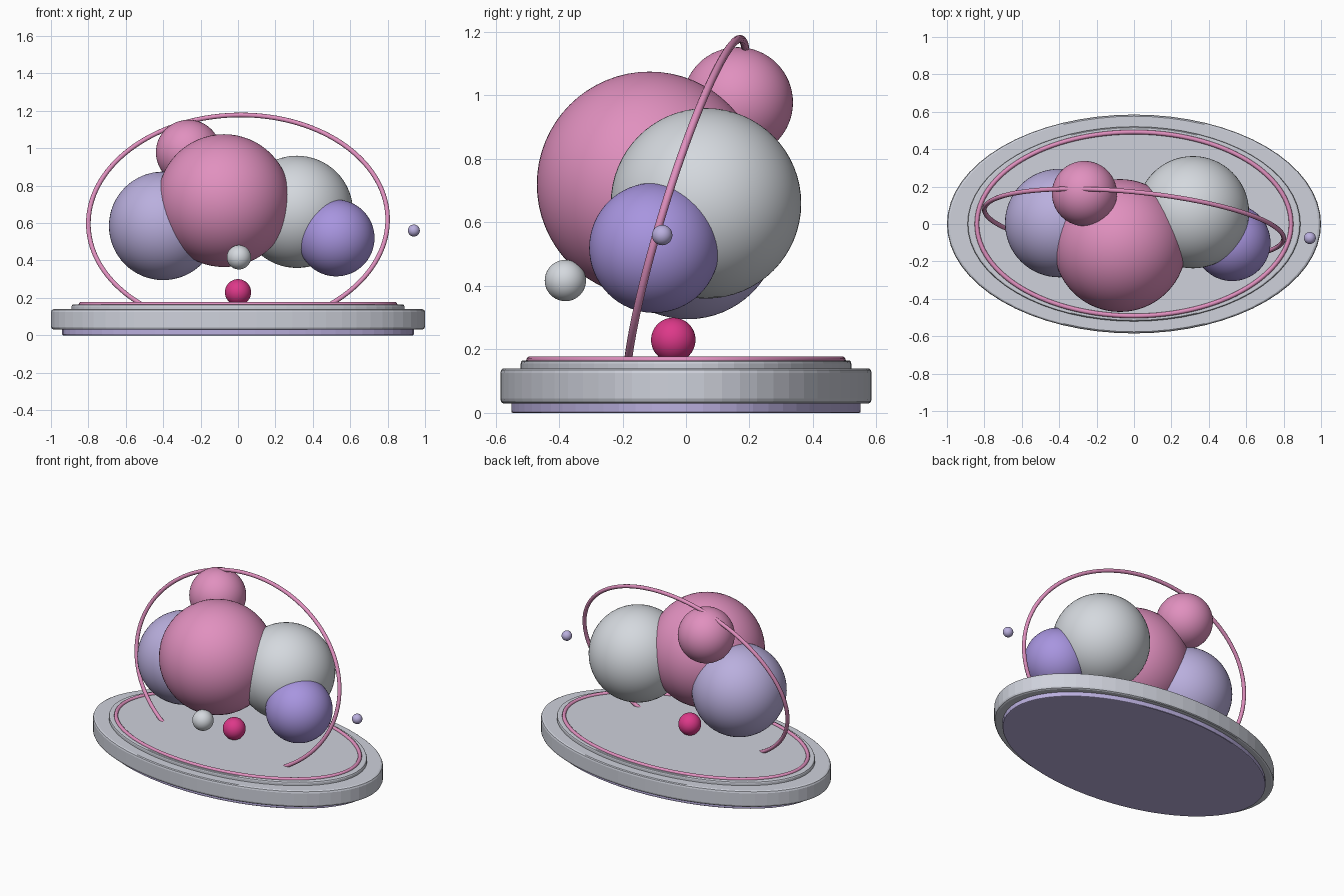
import bpy
import bmesh
from math import cos, sin, tau
from mathutils import Vector

cube = bpy.data.objects.get("Cube")
if cube:
    bpy.data.objects.remove(cube, do_unlink=True)


def material(name, rgb):
    mat = bpy.data.materials.new(name)
    mat.use_nodes = True
    mat.diffuse_color = (*rgb, 1)
    mat.node_tree.nodes["Principled BSDF"].inputs["Base Color"].default_value = (*rgb, 1)
    return mat


pink = material("pink", (0.75, 0.28, 0.52))
silver = material("silver", (0.66, 0.69, 0.73))
stone = material("pale grey", (0.62, 0.64, 0.71))
lavender = material("lavender", (0.49, 0.43, 0.73))
purple = material("purple", (0.39, 0.30, 0.74))
magenta = material("magenta", (0.72, 0.04, 0.25))

ASPECT = 0.585  # depth of the oval base relative to its width


def ball(name, centre, radius, mat):
    bpy.ops.mesh.primitive_uv_sphere_add(segments=64, ring_count=32, radius=radius, location=centre)
    obj = bpy.context.object
    obj.name = name
    obj.data.materials.append(mat)
    bpy.ops.object.shade_smooth()


def oval_disc(name, radius, bottom, top, edge, mat, sides=64):
    """Flat-shaded oval slab with rounded rims, skinned from stacked loops."""
    profile = [(radius - edge, bottom), (radius - edge * 0.3, bottom + edge * 0.3),
               (radius, bottom + edge), (radius, top - edge),
               (radius - edge * 0.3, top - edge * 0.3), (radius - edge, top)]
    bm = bmesh.new()
    loops = [[bm.verts.new((r * cos(tau * i / sides), r * ASPECT * sin(tau * i / sides), z))
              for i in range(sides)] for r, z in profile]
    for low, high in zip(loops, loops[1:]):
        for i in range(sides):
            j = (i + 1) % sides
            bm.faces.new((low[i], low[j], high[j], high[i]))
    bm.faces.new(loops[0][::-1])
    bm.faces.new(loops[-1])
    mesh = bpy.data.meshes.new(name)
    bm.to_mesh(mesh)
    bm.free()
    mesh.materials.append(mat)
    bpy.context.collection.objects.link(bpy.data.objects.new(name, mesh))


def oval_ring(name, centre, axis_a, axis_b, thickness, mat, steps=128):
    """Round wire following an ellipse given by its two half axes."""
    curve = bpy.data.curves.new(name, "CURVE")
    curve.dimensions = "3D"
    curve.bevel_depth = thickness
    curve.bevel_resolution = 3
    spline = curve.splines.new("POLY")
    spline.points.add(steps - 1)
    spline.use_cyclic_u = True
    for i, point in enumerate(spline.points):
        t = tau * i / steps
        point.co = (*(Vector(centre) + Vector(axis_a) * cos(t) + Vector(axis_b) * sin(t)), 1)
    curve.materials.append(mat)
    obj = bpy.data.objects.new(name, curve)
    bpy.context.collection.objects.link(obj)
    bpy.ops.object.select_all(action="DESELECT")
    obj.select_set(True)
    bpy.context.view_layer.objects.active = obj
    bpy.ops.object.convert(target="MESH")
    bpy.ops.object.shade_smooth()


# Stepped oval base
oval_disc("base_foot", 0.94, 0, 0.04, 0.006, lavender)
oval_disc("base_slab", 1.0, 0.03, 0.14, 0.015, stone)
oval_disc("base_top_step", 0.89, 0.13, 0.165, 0.01, stone)
oval_ring("base_rim_ring", (0, 0, 0.166), (0.84, 0, 0), (0, 0.84 * ASPECT, 0), 0.012, pink)

# Tilted hoop rising out of the base
oval_ring("tilted_hoop", (0, 0, 0.608), (0.80, -0.08, 0), (0.015, 0.17, 0.57), 0.0125, pink)

# Cluster of merged spheres
ball("large_centre_sphere", (-0.075, -0.115, 0.72), 0.355, pink)
ball("left_sphere", (0.315, 0.063, 0.66), 0.30, silver)
ball("right_sphere", (-0.40, 0.005, 0.585), 0.29, lavender)
ball("upper_sphere", (-0.265, 0.163, 0.978), 0.174, pink)
ball("lower_left_sphere", (0.525, -0.10, 0.52), 0.205, purple)

# Small loose beads
ball("front_bead", (0.005, -0.38, 0.417), 0.065, silver)
ball("standing_bead", (0, -0.04, 0.23), 0.07, magenta)
ball("outer_bead", (0.94, -0.075, 0.56), 0.032, lavender)
